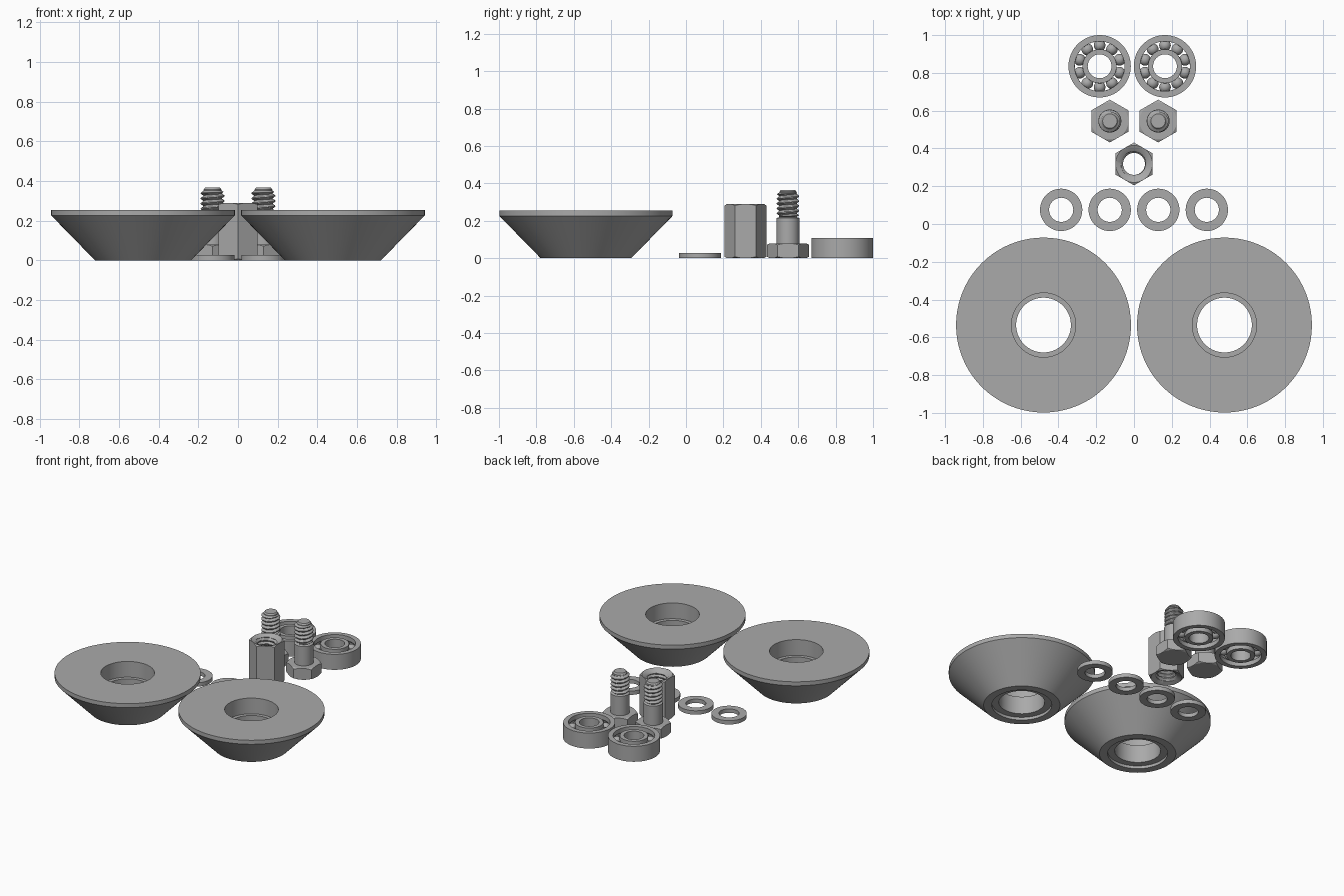
import bpy, bmesh, math
from math import cos, sin, pi, radians

cube = bpy.data.objects.get("Cube")
if cube:
    bpy.data.objects.remove(cube)

grey = bpy.data.materials.new("plain grey")
grey.use_nodes = True
grey.diffuse_color = (0.4, 0.4, 0.4, 1)
grey.node_tree.nodes["Principled BSDF"].inputs["Base Color"].default_value = (0.4, 0.4, 0.4, 1)


def finish(bm, name, location):
    bmesh.ops.remove_doubles(bm, verts=bm.verts, dist=1e-5)
    bmesh.ops.recalc_face_normals(bm, faces=bm.faces)
    mesh = bpy.data.meshes.new(name)
    bm.to_mesh(mesh)
    bm.free()
    mesh.materials.append(grey)
    obj = bpy.data.objects.new(name, mesh)
    bpy.context.collection.objects.link(obj)
    obj.location = location
    bpy.ops.object.select_all(action='DESELECT')
    obj.select_set(True)
    bpy.context.view_layer.objects.active = obj
    bpy.ops.object.shade_smooth_by_angle(angle=radians(25))
    return obj


def revolve(bm, profile, steps):
    """Spin a closed outline round z; profile(angle) gives (radius, z) points."""
    rings = []
    for i in range(steps):
        a = 2 * pi * i / steps
        rings.append([bm.verts.new((r * cos(a), r * sin(a), z)) for r, z in profile(a)])
    for i, ring in enumerate(rings):
        after = rings[(i + 1) % steps]
        for j in range(len(ring)):
            k = (j + 1) % len(ring)
            bm.faces.new((ring[j], after[j], after[k], ring[k]))


def lathe(name, profile, location, steps=48):
    bm = bmesh.new()
    revolve(bm, profile, steps)
    return finish(bm, name, location)


def hex_side(a, flat, height):
    """Outline of a hexagon side with chamfered corners, bottom to top."""
    r = flat / cos((a + pi / 6) % (pi / 3) - pi / 6)
    drop = (r - flat) * 0.58
    return [(flat, 0), (r, drop), (r, height - drop), (flat, height)]


def thread(a, core, crest, low, high, pitch, lead):
    """Outline of a helical thread, tapered to the core at both ends."""
    points = []
    rows = round((high - low) / pitch * 8)
    for i in range(rows + 1):
        z = low + (high - low) * i / rows
        phase = (z / pitch - a / (2 * pi)) % 1
        ridge = min(1, 1.25 * (1 - abs(2 * phase - 1)))
        ridge = min(ridge, (high - z) / lead, (z - low) / lead)
        points.append((core + (crest - core) * ridge, z))
    return points


# Tapered wheels with a bearing pocket on top and a shallow recess below
def wheel(a):
    return [(0.145, 0.02), (0.19, 0.02), (0.19, 0), (0.242, 0), (0.463, 0.226),
            (0.463, 0.254), (0.17, 0.254), (0.17, 0.144), (0.145, 0.144)]


# Flat washers
def washer(a):
    return [(0.064, 0), (0.112, 0), (0.112, 0.027), (0.064, 0.027)]


# Long hexagonal nut with an internal thread
def nut(a):
    bore = thread(a, 0.07, 0.058, 0.012, 0.278, 0.026, 0.012)
    return hex_side(a, 0.098, 0.29) + bore[::-1]


# Hexagon bolt: head, plain shank and threaded end
def bolt(a):
    return ([(0, 0)] + hex_side(a, 0.098, 0.08) + [(0.061, 0.08), (0.061, 0.215)]
            + thread(a, 0.045, 0.06, 0.22, 0.352, 0.026, 0.01)
            + [(0.045, 0.356), (0.038, 0.366), (0, 0.366)])


# Bearing: two grooved rings with balls between them
def groove(race, sign):
    points = []
    for i in range(9):
        t = radians(-50 + 12.5 * i)
        points.append((race + sign * 0.032 * cos(t), 0.054 + 0.032 * sin(t)))
    return points


def outer_ring(a):
    return [(0.132, 0), (0.165, 0), (0.165, 0.108), (0.132, 0.108)] + groove(0.111, 1)[::-1]


def inner_ring(a):
    return [(0.09, 0.108), (0.063, 0.108), (0.063, 0), (0.09, 0)] + groove(0.111, -1)


def bearing_balls(location, count=10):
    bm = bmesh.new()
    for i in range(count):
        a = 2 * pi * (i + 0.5) / count
        made = bmesh.ops.create_uvsphere(bm, u_segments=20, v_segments=12, radius=0.031)
        bmesh.ops.translate(bm, verts=made["verts"],
                            vec=(0.111 * cos(a), 0.111 * sin(a), 0.054))
    finish(bm, "bearing_balls", location)


for side in (-1, 1):
    lathe("wheel", wheel, (side * 0.479, -0.535, 0), 80)
    lathe("bolt", bolt, (side * 0.128, 0.545, 0))
    spot = (side * 0.173 - 0.009, 0.835, 0)
    lathe("bearing_outer_ring", outer_ring, spot, 64)
    lathe("bearing_inner_ring", inner_ring, spot)
    bearing_balls(spot)

for i in range(4):
    lathe("washer", washer, ((i - 1.5) * 0.257, 0.075, 0))

lathe("long_nut", nut, (0, 0.318, 0))
